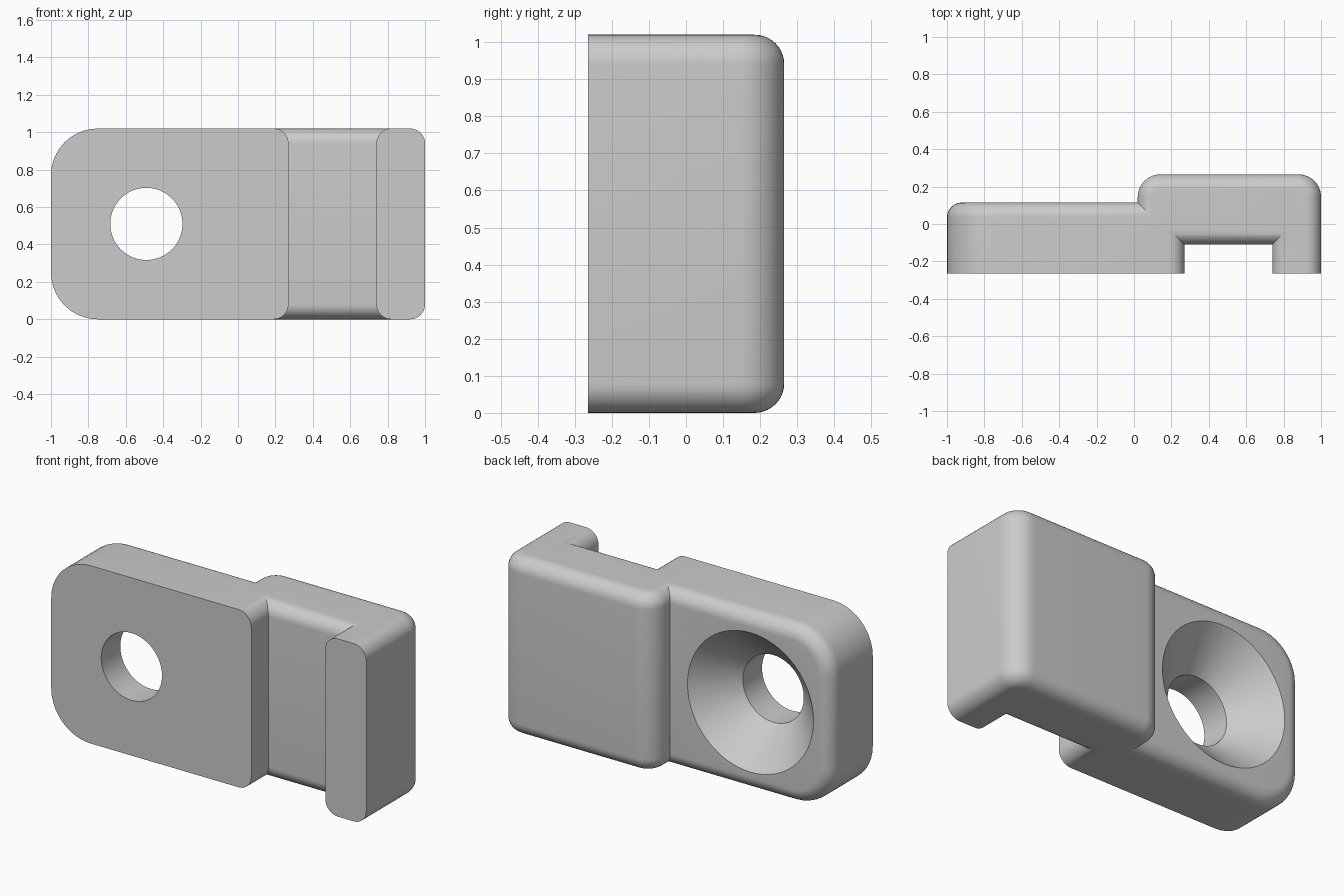
import bpy, bmesh, math
from mathutils import Matrix

if "Cube" in bpy.data.objects:
    bpy.data.objects.remove(bpy.data.objects["Cube"])

H = 1.02      # overall height
R = 0.08      # edge fillet radius
SEG = 10      # steps per fillet

grey = bpy.data.materials.new("light grey")
grey.diffuse_color = (0.6, 0.6, 0.6, 1)
grey.use_nodes = True
grey.node_tree.nodes["Principled BSDF"].inputs["Base Color"].default_value = grey.diffuse_color


def outline(x0, x1, y0, y1, radii, sides, d):
    """Rounded rectangle; radii: lower left, lower right, upper right, upper left.
    sides: which of left, right, low, high move inward by d."""
    x0, x1 = x0 + d * sides[0], x1 - d * sides[1]
    y0, y1 = y0 + d * sides[2], y1 - d * sides[3]
    corners = [(x0, y0, 1, 1, 180), (x1, y0, -1, 1, 270),
               (x1, y1, -1, -1, 0), (x0, y1, 1, -1, 90)]
    pts = []
    for (cx, cy, sx, sy, a0), r in zip(corners, radii):
        if r == 0:
            pts.append((cx, cy))
            continue
        moved = [sides[0 if sx > 0 else 1], sides[2 if sy > 0 else 3]]
        r -= d * min(moved)
        for i in range(SEG + 1):
            a = math.radians(a0 + 90 * i / SEG)
            pts.append((cx + sx * r + r * math.cos(a), cy + sy * r + r * math.sin(a)))
    return pts


def make(name, bm, matrix=Matrix()):
    bm.transform(matrix)
    bmesh.ops.recalc_face_normals(bm, faces=bm.faces)
    me = bpy.data.meshes.new(name)
    bm.to_mesh(me)
    bm.free()
    me.materials.append(grey)
    ob = bpy.data.objects.new(name, me)
    bpy.context.collection.objects.link(ob)
    return ob


def loft(name, rings, matrix=Matrix()):
    bm = bmesh.new()
    loops = [[bm.verts.new(p) for p in ring] for ring in rings]
    n = len(loops[0])
    for a, b in zip(loops, loops[1:]):
        for i in range(n):
            j = (i + 1) % n
            bm.faces.new((a[i], a[j], b[j], b[i]))
    bm.faces.new(loops[0][::-1])
    bm.faces.new(loops[-1])
    return make(name, bm, matrix)


def filleted_prism(name, rect, radii, sides, h0, h1, low_fillet, matrix=Matrix()):
    """Prism along z whose end edges are rounded on the chosen sides."""
    steps = [math.radians(90 * i / SEG) for i in range(SEG + 1)]
    top = [(h1 - R + R * math.sin(a), R - R * math.cos(a)) for a in steps]
    low = [(h0 + h1 - h, d) for h, d in reversed(top)] if low_fillet else [(h0, 0)]
    rings = [[(x, y, h) for x, y in outline(*rect, radii, sides, d)] for h, d in low + top]
    return loft(name, rings, matrix)


# mounting plate: drawn in x-z, extruded towards the back (+y)
to_back = Matrix(((1, 0, 0, 0), (0, 0, 1, 0), (0, 1, 0, 0), (0, 0, 0, 1)))
plate = filleted_prism("bracket", (-1, 0.27, 0, H), (0.25, R, R, 0.25),
                       (1, 0, 1, 1), -0.265, 0.115, False, to_back)

# raised bridge behind the channel, and the finger closing it at the right
bridge = filleted_prism("bridge", (0.02, 0.86, -0.11, 0.265), (0, 0, 0, 0.12),
                        (1, 0, 1, 1), 0, H, True)
finger = filleted_prism("finger", (0.74, 1, -0.265, 0.265), (0, 0, 0.12, 0),
                        (1, 1, 0, 1), 0, H, True)

# countersunk screw hole cutter
N = 64
profile = [(-0.4, 0.193), (-0.092, 0.193), (0.115, 0.4), (0.135, 0.42)]
hole = loft("screw_hole_cutter",
            [[(-0.49 + r * math.cos(2 * math.pi * i / N), y,
               H / 2 + r * math.sin(2 * math.pi * i / N)) for i in range(N)]
             for y, r in profile])

# join the solids, then cut the hole
bpy.context.view_layer.objects.active = plate
plate.select_set(True)
for tool, op in ((bridge, 'UNION'), (finger, 'UNION'), (hole, 'DIFFERENCE')):
    mod = plate.modifiers.new(tool.name, 'BOOLEAN')
    mod.operation, mod.object, mod.solver = op, tool, 'EXACT'
    bpy.ops.object.modifier_apply(modifier=mod.name)
    bpy.data.objects.remove(tool)

bpy.ops.object.select_all(action='DESELECT')
plate.select_set(True)
bpy.ops.object.shade_smooth_by_angle(angle=math.radians(25))
